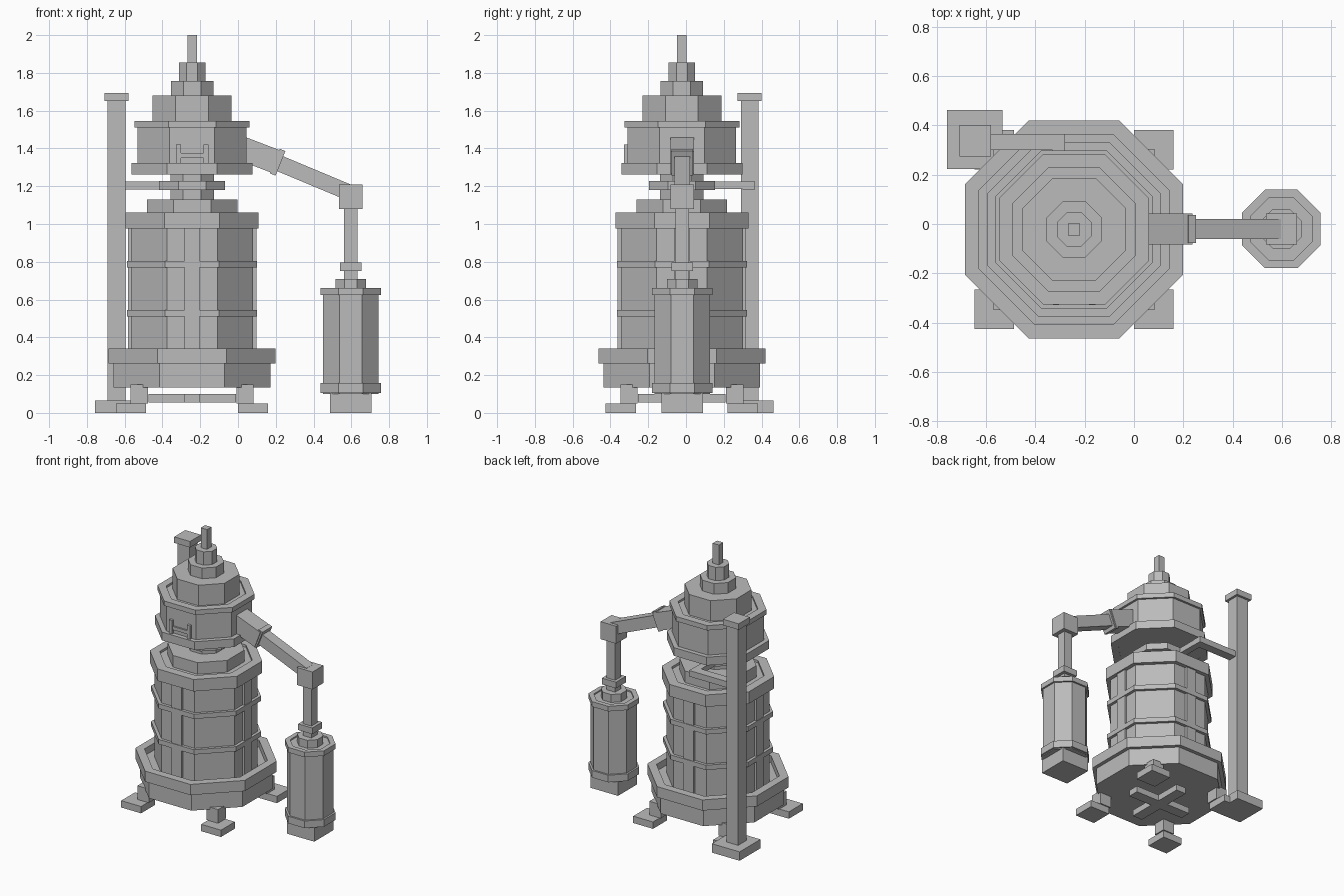
import bpy, bmesh, math
from mathutils import Matrix, Vector

if "Cube" in bpy.data.objects:
    bpy.data.objects.remove(bpy.data.objects["Cube"])

CX, CY = -0.243, -0.022      # axis of the boiler
KX, KY = 0.597, -0.02        # axis of the condenser
PX, PY = -0.643, 0.337       # axis of the chimney post

metal = bpy.data.materials.new("plain_grey")
metal.diffuse_color = (0.5, 0.5, 0.5, 1)
metal.use_nodes = True
metal.node_tree.nodes["Principled BSDF"].inputs["Base Color"].default_value = metal.diffuse_color


def finish(name, bm):
    bmesh.ops.recalc_face_normals(bm, faces=bm.faces)
    mesh = bpy.data.meshes.new(name)
    bm.to_mesh(mesh)
    bm.free()
    mesh.materials.append(metal)
    ob = bpy.data.objects.new(name, mesh)
    bpy.context.collection.objects.link(ob)
    return ob


def box(name, x0, x1, y0, y1, z0, z1):
    bm = bmesh.new()
    bmesh.ops.create_cube(bm, size=1)
    bmesh.ops.scale(bm, vec=(x1 - x0, y1 - y0, z1 - z0), verts=bm.verts)
    bmesh.ops.translate(bm, vec=((x0 + x1) / 2, (y0 + y1) / 2, (z0 + z1) / 2), verts=bm.verts)
    return finish(name, bm)


def block(name, x, y, half, z0, z1):
    return box(name, x - half, x + half, y - half, y + half, z0, z1)


def octagon(name, x, y, apothem, z0, z1, inner=0):
    """Eight-sided prism, or a hollow hoop when an inner apothem is given."""
    bm = bmesh.new()

    def loop(a, z):
        r = a / math.cos(math.pi / 8)
        return [bm.verts.new((x + r * math.cos((i + 0.5) * math.pi / 4),
                              y + r * math.sin((i + 0.5) * math.pi / 4), z)) for i in range(8)]
    loops = [loop(apothem, z0), loop(apothem, z1)]
    if inner:
        loops += [loop(inner, z1), loop(inner, z0)]
        pairs = list(zip(loops, loops[1:] + loops[:1]))
    else:
        pairs = [(loops[0], loops[1])]
        bm.faces.new(loops[0])
        bm.faces.new(loops[1])
    for a, b in pairs:
        for i in range(8):
            j = (i + 1) % 8
            bm.faces.new((a[i], a[j], b[j], b[i]))
    return finish(name, bm)


def beam(name, start, end, width, height):
    """Square beam between two points in the xz plane."""
    a, b = Vector(start), Vector(end)
    d = b - a
    bm = bmesh.new()
    bmesh.ops.create_cube(bm, size=1)
    bmesh.ops.scale(bm, vec=(d.length, width, height), verts=bm.verts)
    turn = Matrix.Rotation(math.atan2(-d.z, d.x), 4, 'Y')
    bmesh.ops.transform(bm, matrix=Matrix.Translation((a + b) / 2) @ turn, verts=bm.verts)
    return finish(name, bm)


# Feet, legs and the cross brace under the base
for sx in (-1, 1):
    for sy in (-1, 1):
        block("foot", CX + sx * 0.323, CY + sy * 0.323, 0.08, 0, 0.05)
        block("leg", CX + sx * 0.28, CY + sy * 0.28, 0.046, 0.05, 0.15)
box("brace_across", CX - 0.232, CX + 0.232, CY - 0.04, CY + 0.04, 0.055, 0.1)
box("brace_along", CX - 0.04, CX + 0.04, CY - 0.232, CY + 0.232, 0.055, 0.1)

# Base tray with a raised rim
octagon("base", CX, CY, 0.415, 0.135, 0.29)
octagon("base_rim", CX, CY, 0.442, 0.262, 0.34, inner=0.385)

# Boiler body with hoops and four upright straps
octagon("boiler", CX, CY, 0.323, 0.28, 1.045)
for z0, z1 in ((0.51, 0.545), (0.77, 0.805)):
    octagon("boiler_hoop", CX, CY, 0.344, z0, z1, inner=0.315)
octagon("boiler_top_ring", CX, CY, 0.352, 0.975, 1.062, inner=0.29)
for sx, sy in ((1, 0), (-1, 0), (0, 1), (0, -1)):
    hx, hy = (0.015, 0.04) if sx else (0.04, 0.015)
    x, y = CX + sx * 0.325, CY + sy * 0.325
    box("strap", x - hx, x + hx, y - hy, y + hy, 0.29, 0.99)

# Shoulder, neck and clamp
octagon("shoulder", CX, CY, 0.24, 1.04, 1.13)
octagon("neck", CX, CY, 0.115, 1.12, 1.28)
octagon("neck_clamp", CX, CY, 0.175, 1.18, 1.228)

# Head with rings, stepped dome and finial
octagon("head", CX, CY, 0.288, 1.265, 1.53)
octagon("head_lower_ring", CX, CY, 0.32, 1.262, 1.322, inner=0.27)
octagon("head_upper_ring", CX, CY, 0.304, 1.51, 1.545, inner=0.25)
octagon("dome_low", CX, CY, 0.209, 1.52, 1.68)
octagon("dome_mid", CX, CY, 0.113, 1.67, 1.758)
octagon("dome_top", CX, CY, 0.07, 1.75, 1.855)
block("finial", CX, CY, 0.025, 1.85, 2.0)

# Hatch frame on the front of the head
front = CY - 0.288
for sx in (-1, 1):
    x = CX + sx * 0.073
    box("hatch_post", x - 0.013, x + 0.013, front - 0.018, front + 0.01, 1.32, 1.42)
box("hatch_bar", CX - 0.06, CX + 0.06, front - 0.012, front + 0.01, 1.35, 1.375)

# Sloping arm with its socket, flange and elbow
beam("arm_socket", (-0.02, KY, 1.415), (0.215, KY, 1.325), 0.125, 0.127)
beam("arm_flange", (0.195, KY, 1.333), (0.225, KY, 1.321), 0.112, 0.14)
beam("arm_pipe", (0.19, KY, 1.333), (0.58, KY, 1.17), 0.08, 0.085)
block("elbow", KX, KY, 0.063, 1.08, 1.208)

# Down pipe and condenser barrel
block("down_pipe", KX, KY, 0.035, 0.69, 1.1)
block("pipe_collar", KX, KY, 0.057, 0.75, 0.795)
octagon("condenser_cap", KX, KY, 0.081, 0.64, 0.708)
octagon("condenser", KX, KY, 0.146, 0.1, 0.65)
octagon("condenser_top_ring", KX, KY, 0.159, 0.623, 0.66, inner=0.125)
octagon("condenser_bottom_ring", KX, KY, 0.159, 0.105, 0.157, inner=0.13)
block("condenser_foot", KX, KY, 0.111, 0, 0.11)

# Chimney post, joined to the neck clamp by an angled bracket
box("post_foot", -0.757, -0.532, 0.222, 0.462, 0, 0.065)
block("post", PX, PY, 0.047, 0.06, 1.66)
block("post_cap", PX, PY, 0.064, 1.65, 1.694)
box("bracket_arm", -0.62, -0.28, 0.3, 0.365, 1.182, 1.226)
box("bracket_return", -0.33, -0.28, 0.12, 0.335, 1.184, 1.224)
